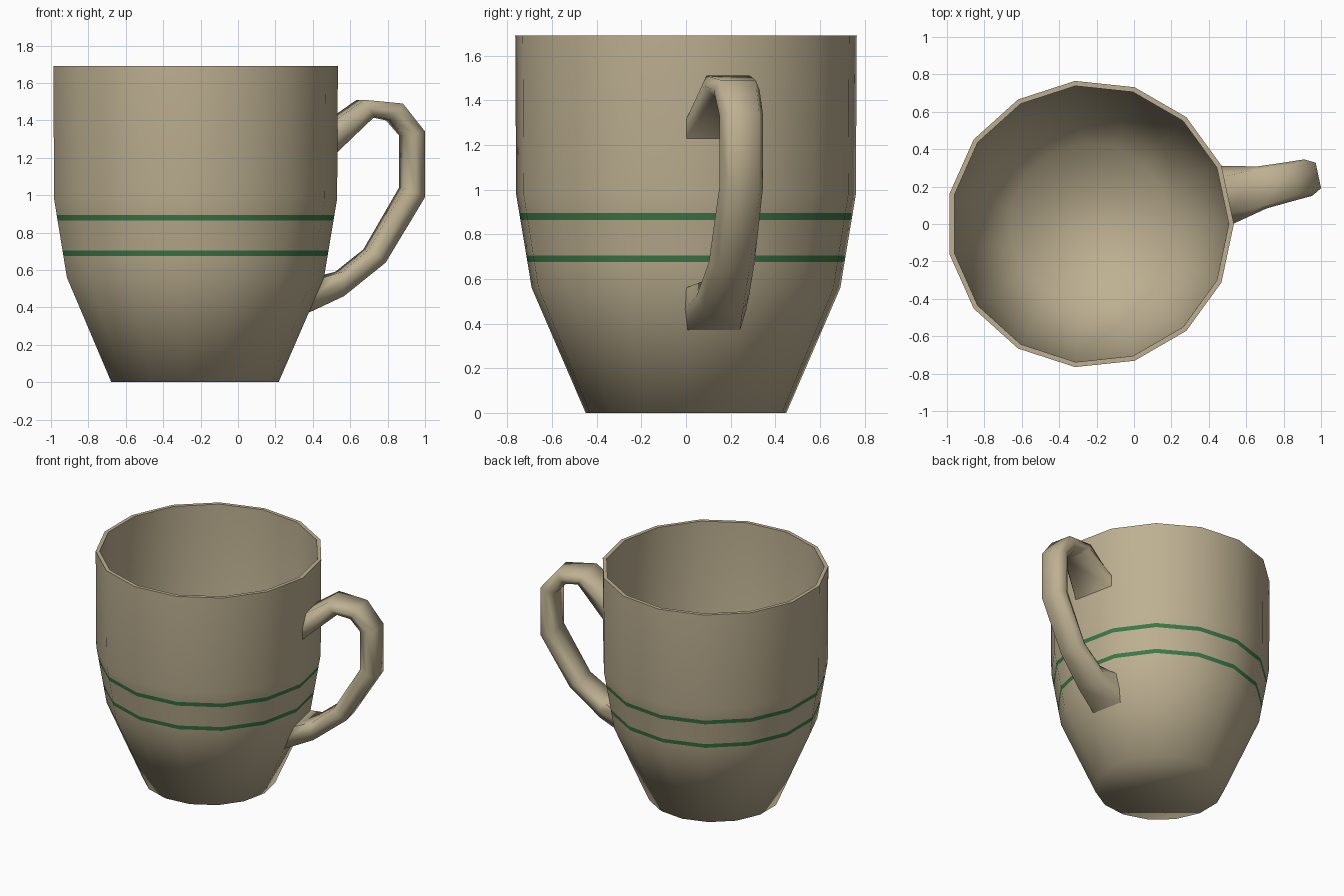
import bpy, bmesh, math

if "Cube" in bpy.data.objects:
    bpy.data.objects.remove(bpy.data.objects["Cube"])

SIDES = 15
CX = -0.235                      # cup axis
A = math.pi / SIDES              # handle sits on the middle of one facet


def material(name, rgb):
    m = bpy.data.materials.new(name)
    m.diffuse_color = (*rgb, 1)
    m.use_nodes = True
    m.node_tree.nodes["Principled BSDF"].inputs["Base Color"].default_value = m.diffuse_color
    return m


clay = material("beige glaze", (0.51, 0.435, 0.285))
green = material("green stripe", (0.043, 0.19, 0.062))


def finish(bm, name, angle):
    bmesh.ops.recalc_face_normals(bm, faces=bm.faces)
    me = bpy.data.meshes.new(name)
    bm.to_mesh(me)
    bm.free()
    for m in (clay, green):
        me.materials.append(m)
    ob = bpy.data.objects.new(name, me)
    bpy.context.collection.objects.link(ob)
    bpy.ops.object.select_all(action='DESELECT')
    ob.select_set(True)
    bpy.context.view_layer.objects.active = ob
    bpy.ops.object.shade_smooth_by_angle(angle=math.radians(angle))
    return ob


def bridge(bm, a, b, mat=0):
    n = len(a)
    for i in range(n):
        j = (i + 1) % n
        bm.faces.new((a[i], a[j], b[j], b[i])).material_index = mat


# Cup body: outer wall with stripe loops, rim, inner wall and floor
def wall(z):
    return 0.695 + (0.765 - 0.695) * (z - 0.56) / 0.42


stripes = [(0.675, 0.705), (0.865, 0.895)]
outer = [(0.452, 0), (0.695, 0.56)]
outer += [(wall(z), z) for s in stripes for z in s]
outer += [(0.765, 0.98), (0.769, 1.69)]
inner = [(0.742, 1.69), (0.738, 0.98), (0.668, 0.56), (0.43, 0.03)]

bm = bmesh.new()
rings = []
profile = outer + inner
for r, z in profile:
    rings.append([bm.verts.new((CX + r * math.cos(2 * A * i), r * math.sin(2 * A * i), z))
                  for i in range(SIDES)])
for k in range(len(rings) - 1):
    mid = (profile[k][1] + profile[k + 1][1]) / 2
    striped = k < len(outer) - 1 and any(lo < mid < hi for lo, hi in stripes)
    bridge(bm, rings[k], rings[k + 1], 1 if striped else 0)
bm.faces.new(rings[0])
bm.faces.new(rings[-1])
finish(bm, "cup_body", 75)

# Handle: six-sided sections (outer r, z, inner r, z, half widths outer, middle, inner)
stations = [
    (0.750, 1.40, 0.750, 1.23, 0.10, 0.158, 0.158),
    (0.910, 1.51, 0.970, 1.42, 0.10, 0.115, 0.08),
    (1.125, 1.49, 1.063, 1.40, 0.08, 0.105, 0.07),
    (1.248, 1.34, 1.135, 1.32, 0.07, 0.100, 0.07),
    (1.248, 0.99, 1.135, 1.04, 0.07, 0.100, 0.07),
    (1.033, 0.64, 0.940, 0.71, 0.07, 0.105, 0.07),
    (0.800, 0.46, 0.790, 0.59, 0.09, 0.120, 0.09),
    (0.597, 0.37, 0.676, 0.56, 0.12, 0.140, 0.145),
]
bm = bmesh.new()
loops = []
for ro, zo, ri, zi, wo, wm, wi in stations:
    rm, zm = (ro + ri) / 2, (zo + zi) / 2
    section = [(ro, -wo, zo), (ro, wo, zo), (rm, wm, zm),
               (ri, wi, zi), (ri, -wi, zi), (rm, -wm, zm)]
    loops.append([bm.verts.new((CX + r * math.cos(A) - t * math.sin(A),
                                r * math.sin(A) + t * math.cos(A), z))
                  for r, t, z in section])
for a, b in zip(loops, loops[1:]):
    bridge(bm, a, b)
finish(bm, "handle", 75)
